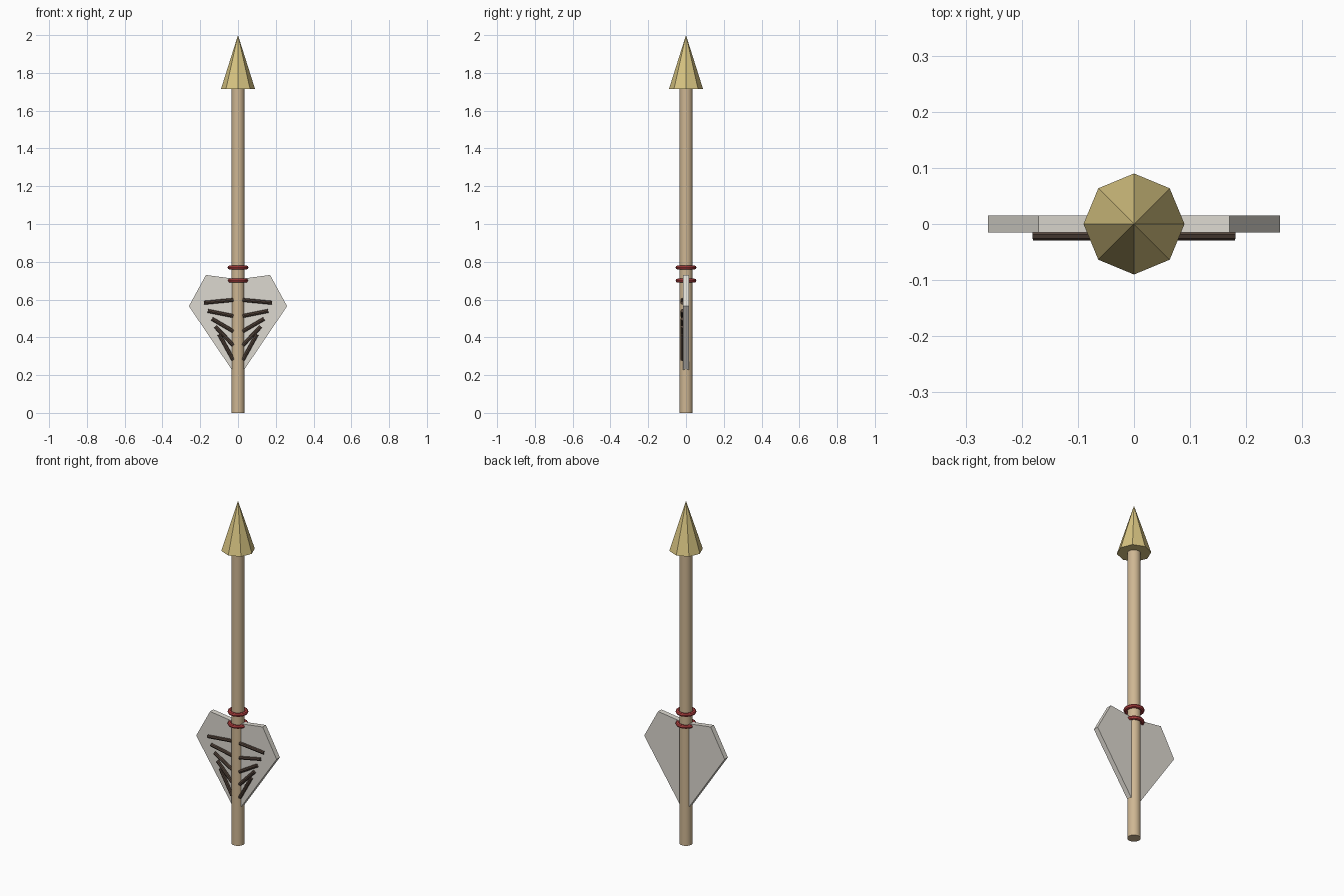
import bpy, bmesh
from mathutils import Vector

if "Cube" in bpy.data.objects:
    bpy.data.objects.remove(bpy.data.objects["Cube"])


def material(name, rgb):
    m = bpy.data.materials.new(name)
    m.diffuse_color = (*rgb, 1)
    m.use_nodes = True
    m.node_tree.nodes["Principled BSDF"].inputs["Base Color"].default_value = m.diffuse_color
    return m


wood = material("wood", (0.62, 0.47, 0.29))
gold = material("gold", (0.68, 0.55, 0.22))
feather = material("feather", (0.72, 0.69, 0.63))
dark = material("dark_brown", (0.09, 0.06, 0.045))
red = material("red", (0.50, 0.06, 0.06))


def finish(name, mat, smooth=False):
    ob = bpy.context.object
    ob.name = name
    ob.data.materials.append(mat)
    if smooth:
        bpy.ops.object.shade_smooth_by_angle()
    return ob


def rod(name, a, b, radius, sides, mat):
    a, b = Vector(a), Vector(b)
    d = b - a
    bpy.ops.mesh.primitive_cylinder_add(
        vertices=sides, radius=radius, depth=d.length, location=(a + b) / 2,
        rotation=d.to_track_quat('Z', 'Y').to_euler())
    return finish(name, mat, True)


def vane(name, side):
    # flat outline in the xz plane, extruded through y
    outline = [(0.02, 0.21), (0.26, 0.565), (0.17, 0.73), (0.02, 0.71)]
    bm = bmesh.new()
    face = bm.faces.new([bm.verts.new((side * x, -0.015, z)) for x, z in outline])
    ext = bmesh.ops.extrude_face_region(bm, geom=[face])
    moved = [v for v in ext["geom"] if isinstance(v, bmesh.types.BMVert)]
    bmesh.ops.translate(bm, verts=moved, vec=(0, 0.03, 0))
    bmesh.ops.recalc_face_normals(bm, faces=bm.faces)
    me = bpy.data.meshes.new(name)
    bm.to_mesh(me)
    bm.free()
    me.materials.append(feather)
    bpy.context.collection.objects.link(bpy.data.objects.new(name, me))


# Shaft and faceted tip
rod("shaft", (0, 0, 0), (0, 0, 1.73), 0.035, 16, wood)
bpy.ops.mesh.primitive_cone_add(vertices=8, radius1=0.09, radius2=0,
                                depth=0.285, location=(0, 0, 1.8575))
finish("arrow_tip", gold)

# Binding rings
for i, z in enumerate((0.70, 0.77)):
    bpy.ops.mesh.primitive_torus_add(major_radius=0.044, minor_radius=0.011,
                                     major_segments=24, minor_segments=8,
                                     location=(0, 0, z))
    finish(f"binding_ring_{i + 1}", red, True)

# Feather vanes with dark barbs on the front: outer x, outer z, inner z
barbs = [(0.18, 0.583, 0.598), (0.16, 0.54, 0.513), (0.138, 0.498, 0.432),
         (0.12, 0.457, 0.358), (0.10, 0.416, 0.28)]
for side, label in ((-1, "left"), (1, "right")):
    vane(f"feather_{label}", side)
    for i, (x, z_out, z_in) in enumerate(barbs):
        rod(f"barb_{label}_{i + 1}", (side * 0.025, -0.019, z_in),
            (side * x, -0.019, z_out), 0.01, 8, dark)
